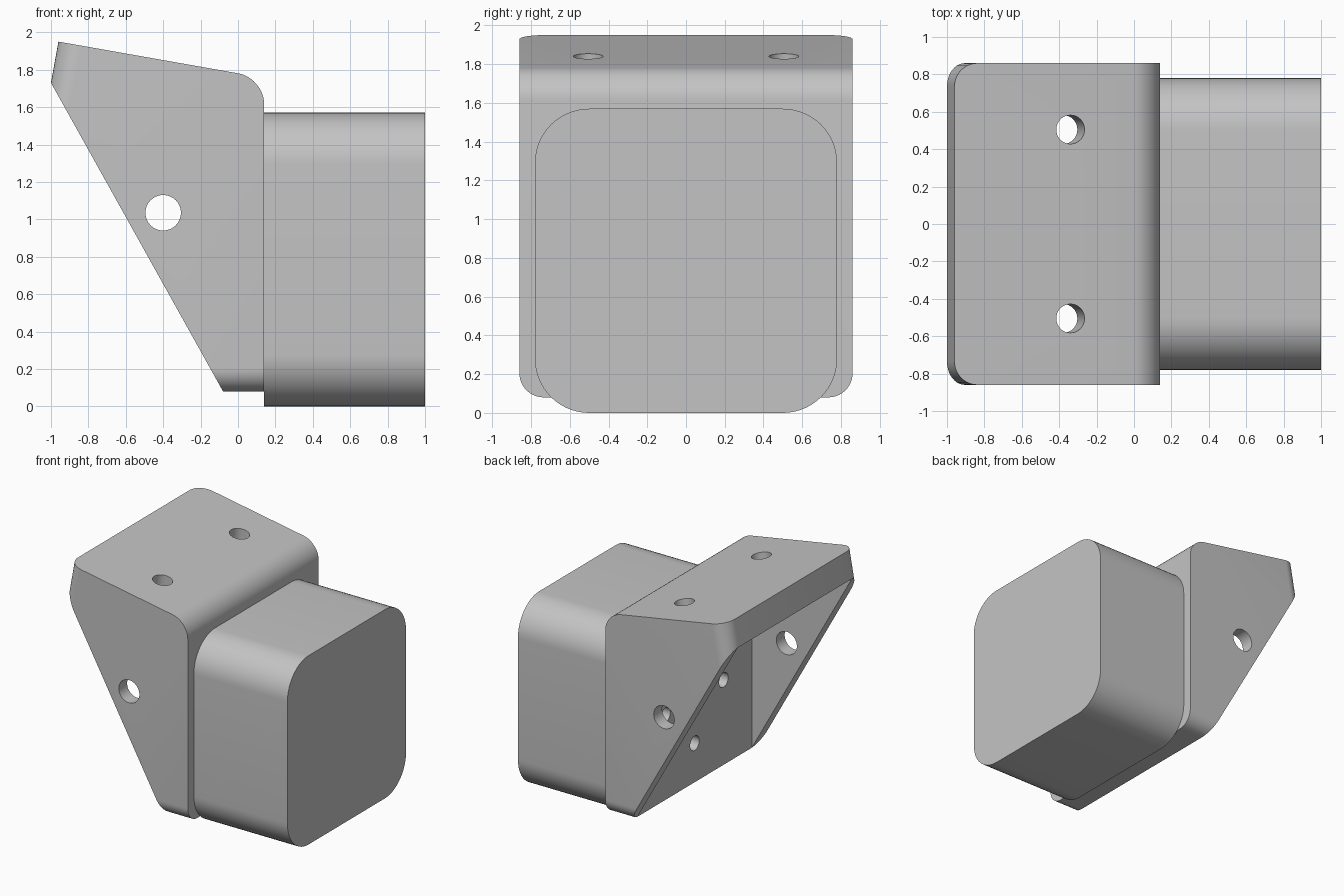
import bpy, bmesh
from math import radians, sin, cos, tan
from mathutils import Vector, Matrix

cube = bpy.data.objects.get("Cube")
if cube:
    bpy.data.objects.remove(cube, do_unlink=True)

grey = bpy.data.materials.new("light grey")
grey.use_nodes = True
colour = (0.55, 0.55, 0.55, 1)
grey.diffuse_color = colour
grey.node_tree.nodes["Principled BSDF"].inputs["Base Color"].default_value = colour


def make_object(name, bm):
    bmesh.ops.recalc_face_normals(bm, faces=bm.faces)
    mesh = bpy.data.meshes.new(name)
    bm.to_mesh(mesh)
    bm.free()
    mesh.materials.append(grey)
    ob = bpy.data.objects.new(name, mesh)
    bpy.context.collection.objects.link(ob)
    return ob


def prism(profile, half_width):
    """Solid from an x-z profile, extruded across y."""
    bm = bmesh.new()
    face = bm.faces.new([bm.verts.new((x, -half_width, z)) for x, z in profile])
    out = bmesh.ops.extrude_face_region(bm, geom=[face])
    moved = [v for v in out["geom"] if isinstance(v, bmesh.types.BMVert)]
    bmesh.ops.translate(bm, verts=moved, vec=(0, 2 * half_width, 0))
    bmesh.ops.recalc_face_normals(bm, faces=bm.faces)
    return bm


def round_edges(bm, test, radius, segments):
    edges = [e for e in bm.edges if test(e.verts[0].co, e.verts[1].co)]
    bmesh.ops.bevel(bm, geom=edges, offset=radius, offset_type='OFFSET',
                    segments=segments, profile=0.5, affect='EDGES')


def activate(ob):
    bpy.ops.object.select_all(action='DESELECT')
    ob.select_set(True)
    bpy.context.view_layer.objects.active = ob


def cut(ob, cutter):
    cutter.hide_render = True
    activate(ob)
    mod = ob.modifiers.new("cut", 'BOOLEAN')
    mod.operation = 'DIFFERENCE'
    mod.solver = 'EXACT'
    mod.object = cutter
    bpy.ops.object.modifier_apply(modifier=mod.name)
    bpy.data.objects.remove(cutter, do_unlink=True)


def drill(ob, centre, axis, radius, depth):
    bm = bmesh.new()
    turn = Vector(axis).to_track_quat('Z', 'Y').to_matrix().to_4x4()
    bmesh.ops.create_cone(bm, cap_ends=True, segments=32, radius1=radius,
                          radius2=radius, depth=depth,
                          matrix=Matrix.Translation(centre) @ turn)
    cut(ob, make_object("hole_cutter", bm))


def finish(ob):
    activate(ob)
    bpy.ops.object.shade_smooth_by_angle(angle=radians(30))


# Bracket: sloped gusset body with rounded shoulder, lower and lip corners
slope = radians(10)
lip_top = Vector((-0.96, 1.95))
lip_low = Vector((-1.0, 1.73))
foot = Vector((-0.08, 0.08))
back_x = 0.14
shoulder_z = lip_top.y - (back_x - lip_top.x) * tan(slope)
half = 0.86

bm = prism([lip_top, lip_low, foot, (back_x, foot.y), (back_x, shoulder_z)], half)


def is_shoulder(a, b):
    return all(abs(p.x - back_x) < 1e-4 and p.z > 1 for p in (a, b))


def is_side_corner(a, b):
    same_side = abs(a.y - b.y) < 1e-4
    low = max(a.z, b.z) < 0.1
    lip = max(a.x, b.x) < -0.9
    return same_side and (low or lip)


round_edges(bm, is_shoulder, 0.14, 10)
round_edges(bm, is_side_corner, 0.125, 10)
bracket = make_object("bracket", bm)

# Open cavity between the side walls
inner_z = lip_low.y - (foot.x - lip_low.x) * tan(slope)
far_x = -1.3
cavity = [(far_x, lip_low.y + (lip_low.x - far_x) * tan(slope)),
          (foot.x, inner_z), (foot.x, -0.3), (far_x, -0.3)]
cut(bracket, make_object("cavity_cutter", prism(cavity, 0.75)))

# Cross hole, top mounting holes and the ring of back plate holes
drill(bracket, (-0.4, 0, 1.035), (0, 1, 0), 0.095, 3)
for side in (-1, 1):
    drill(bracket, (-0.34, side * 0.505, 1.84), (sin(slope), 0, cos(slope)), 0.077, 0.6)
for y, z in ((0, -1), (0, 1), (-1, 0), (1, 0)):
    drill(bracket, (0.03, y * 0.38, 0.785 + z * 0.38), (1, 0, 0), 0.06, 0.5)
finish(bracket)

# Block: rounded square body standing out from the back plate
bm = prism([(back_x, 0), (1, 0), (1, 1.57), (back_x, 1.57)], 0.78)
round_edges(bm, lambda a, b: abs(a.x - b.x) > 0.5, 0.28, 14)
finish(make_object("block", bm))
